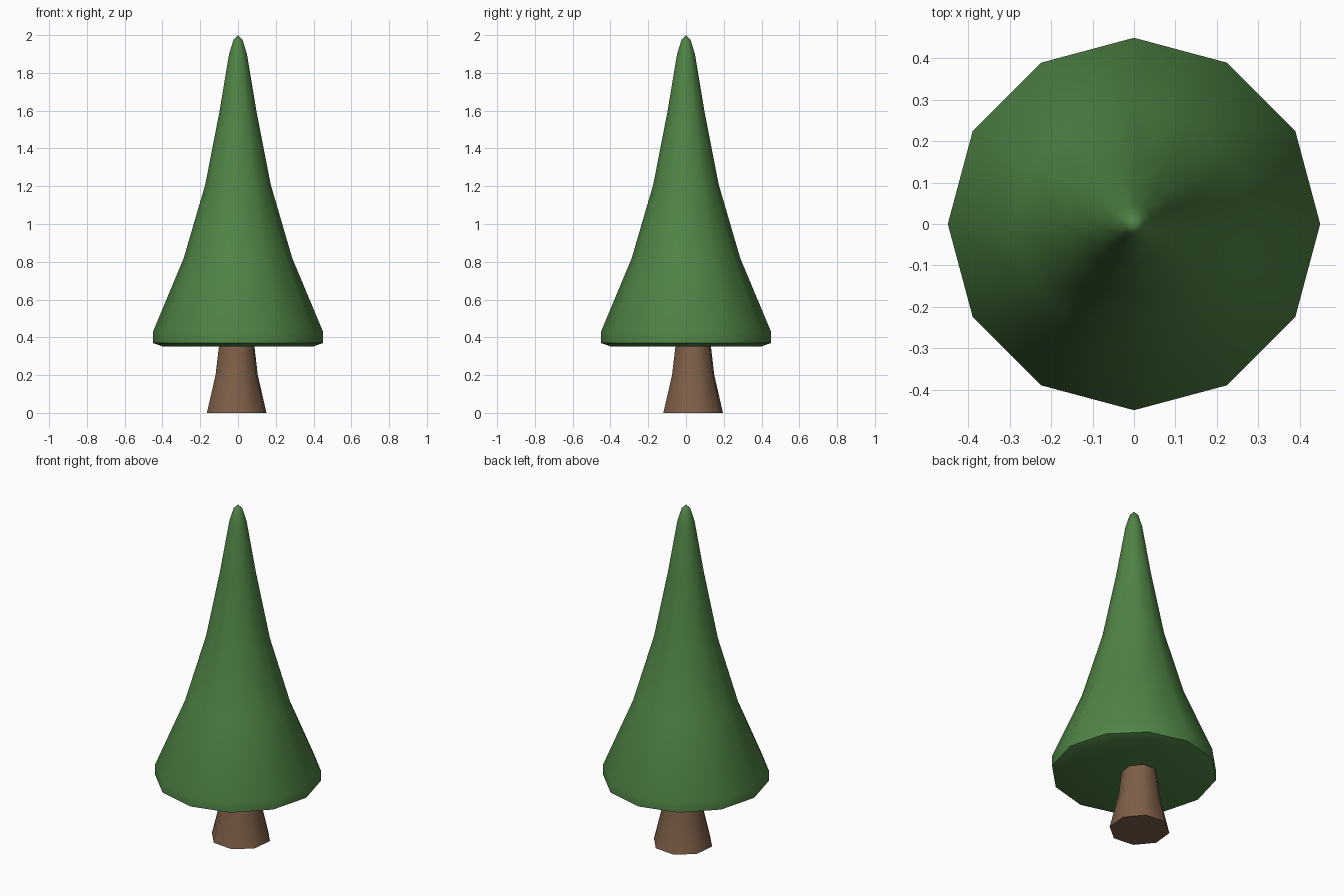
import bpy, bmesh, math

if "Cube" in bpy.data.objects:
    bpy.data.objects.remove(bpy.data.objects["Cube"])


def material(name, rgb):
    m = bpy.data.materials.new(name)
    m.diffuse_color = (*rgb, 1)
    m.use_nodes = True
    m.node_tree.nodes["Principled BSDF"].inputs["Base Color"].default_value = m.diffuse_color
    return m


def lathe(name, profile, sides, mat, centre=(0, 0), turn=0):
    """Closed solid of revolution from (radius, height) pairs, bottom to top."""
    bm = bmesh.new()
    rings = []
    for r, z in profile:
        count = sides if r > 0 else 1
        ring = []
        for i in range(count):
            a = math.radians(turn) + 2 * math.pi * i / sides
            ring.append(bm.verts.new((centre[0] + r * math.cos(a),
                                      centre[1] + r * math.sin(a), z)))
        rings.append(ring)
    for lo, hi in zip(rings, rings[1:]):
        for i in range(sides):
            j = (i + 1) % sides
            if len(hi) == 1:
                bm.faces.new((lo[i], lo[j], hi[0]))
            else:
                bm.faces.new((lo[i], lo[j], hi[j], hi[i]))
    for ring in (rings[0], rings[-1]):
        if len(ring) > 1:
            bm.faces.new(ring)
    bmesh.ops.recalc_face_normals(bm, faces=bm.faces)
    mesh = bpy.data.meshes.new(name)
    bm.to_mesh(mesh)
    bm.free()
    mesh.materials.append(mat)
    ob = bpy.data.objects.new(name, mesh)
    bpy.context.collection.objects.link(ob)
    bpy.ops.object.select_all(action='DESELECT')
    ob.select_set(True)
    bpy.context.view_layer.objects.active = ob
    bpy.ops.object.shade_smooth_by_angle(angle=math.radians(50))
    return ob


green = material("foliage_green", (0.08, 0.23, 0.06))
brown = material("bark_brown", (0.21, 0.115, 0.065))

# Twelve-sided foliage cone with a slightly rounded tip
lathe("foliage", [(0.40, 0.352), (0.45, 0.37), (0.45, 0.43), (0.287, 0.82),
                  (0.173, 1.21), (0.097, 1.6), (0.047, 1.9),
                  (0.024, 1.975), (0, 2.0)], 12, green)

# Eight-sided trunk, flared at the foot and a little off centre
lathe("trunk", [(0.165, 0), (0.117, 0.20), (0.098, 0.355), (0.094, 0.40)],
      8, brown, centre=(-0.007, 0.038), turn=17)
